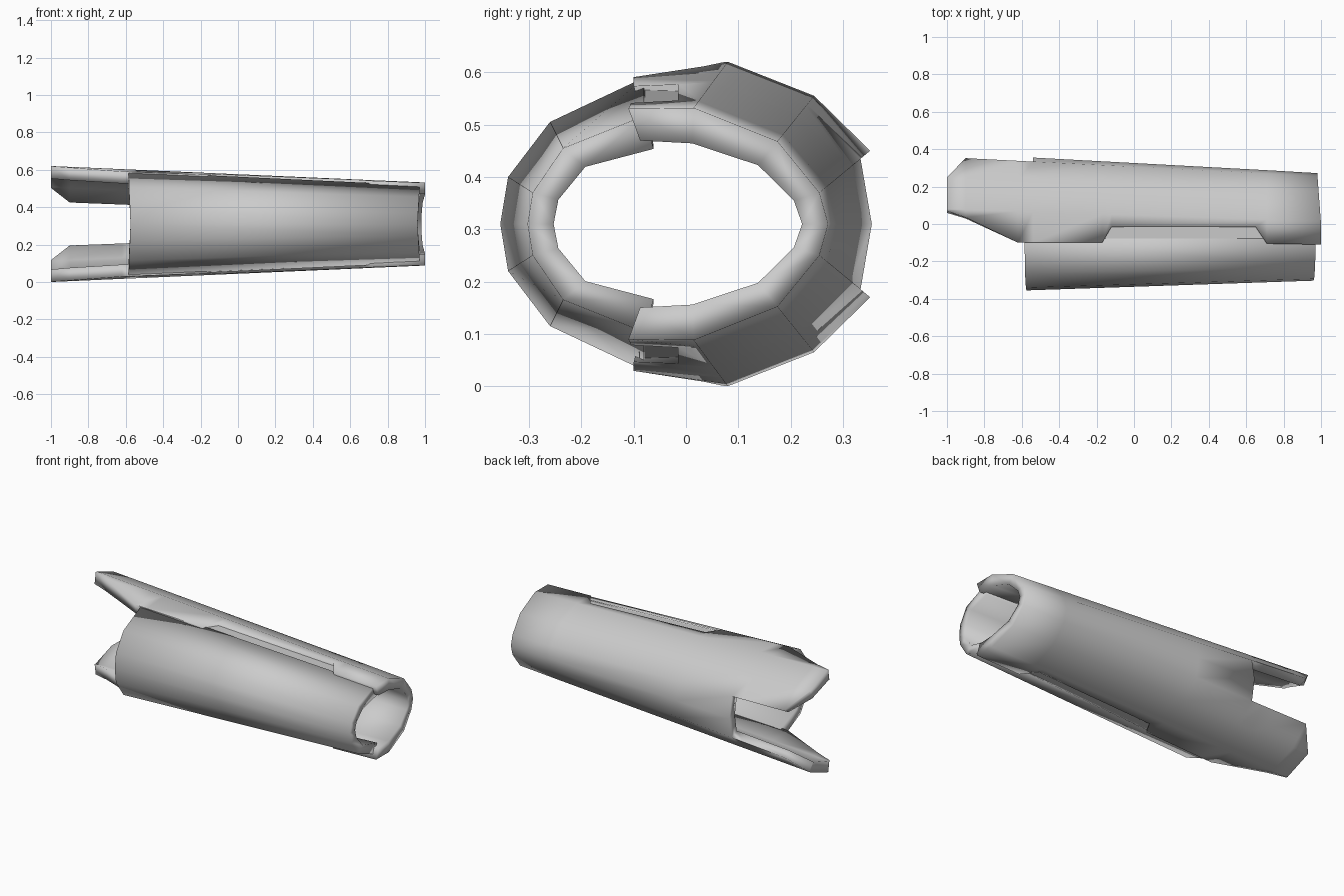
import bpy, bmesh, math

old = bpy.data.objects.get("Cube")
if old:
    bpy.data.objects.remove(old)

MID = 0.31  # height of the tube axis

grey = bpy.data.materials.new("light_grey")
grey.use_nodes = True
grey.diffuse_color = (0.6, 0.6, 0.6, 1)
grey.node_tree.nodes["Principled BSDF"].inputs["Base Color"].default_value = (0.6, 0.6, 0.6, 1)


def lerp(a, b, t):
    return a + (b - a) * t


def inward(p):
    """Point on the inner skin below an outer point."""
    x, y, z = p
    a = math.atan2(z - MID, y)
    return (x, y - 0.05 * math.cos(a), z - 0.068 * math.sin(a))


def finish(name, bm):
    bmesh.ops.recalc_face_normals(bm, faces=bm.faces)
    mesh = bpy.data.meshes.new(name)
    bm.to_mesh(mesh)
    bm.free()
    obj = bpy.data.objects.new(name, mesh)
    bpy.context.collection.objects.link(obj)
    mesh.materials.append(grey)
    return obj


def smooth(obj, degrees):
    bpy.ops.object.select_all(action='DESELECT')
    obj.select_set(True)
    bpy.context.view_layer.objects.active = obj
    bpy.ops.object.shade_smooth_by_angle(angle=math.radians(degrees))


def shell(name, rows, is_open=lambda i, j: False):
    """Thick wall over a grid of outer points; open cells are left out."""
    rows = [r + [(x, y, 2 * MID - z) for x, y, z in reversed(r[:-1])] for r in rows]
    bm = bmesh.new()
    outer = [[bm.verts.new(p) for p in r] for r in rows]
    inner = [[bm.verts.new(inward(p)) for p in r] for r in rows]
    pair = {o: i for ro, ri in zip(outer, inner) for o, i in zip(ro, ri)}
    skin = []
    for i in range(len(rows) - 1):
        for j in range(len(rows[0]) - 1):
            if not is_open(i, j):
                skin.append(bm.faces.new((outer[i][j], outer[i + 1][j],
                                          outer[i + 1][j + 1], outer[i][j + 1])))
    rim = [e for e in bm.edges if e.is_boundary]
    for f in skin:
        bm.faces.new([pair[v] for v in reversed(f.verts)])
    for e in rim:
        a, b = e.verts
        bm.faces.new((a, b, pair[b], pair[a]))
    bmesh.ops.delete(bm, geom=[v for v in bm.verts if not v.link_faces], context='VERTS')
    obj = finish(name, bm)
    smooth(obj, 100)
    return obj


# Rear shell: long half with two prongs and a side recess on each seam
seam = [(-1, 0.07), (-0.9, 0.035), (-0.62, -0.1), (-0.54, -0.1), (-0.17, -0.1),
        (-0.12, -0.015), (0.65, -0.015), (0.71, -0.105), (1, -0.11)]
rear_rows = []
for x, edge_y in seam:
    t = (x + 1) / 2
    s = (x + 0.9) / 1.9
    top = (x, lerp(0.08, 0.015, t), lerp(0.62, 0.532, t))
    edge = (x, edge_y, top[2] - lerp(0.015, 0.002, t) * min(1, (top[1] - edge_y) / 0.15))
    shoulder = (x, lerp(0.245, 0.175, t), lerp(0.555, 0.468, t))
    side = (x, lerp(0.352, 0.255, s), lerp(0.45, 0.37, s))
    if x == -1:  # chamfered prong tip
        side = (x, 0.25, 0.55)
    back = (x, lerp(0.38, 0.272, t), MID)
    row = [edge, top, shoulder, side, back]
    if x == 1:  # slanted end
        row = [(x - 0.02 * max(0, p[1]) / 0.27, p[1], p[2]) for p in row]
    rear_rows.append(row)
shell("rear_shell", rear_rows, lambda i, j: i < 3 and j in (3, 4))

# Front shell: shorter half nested against the rear one
big = [(-0.585, -0.08, 0.59), (-0.583, -0.26, 0.505), (-0.578, -0.34, 0.4), (-0.575, -0.355, MID)]
small = [(0.972, -0.08, 0.517), (0.968, -0.235, 0.455), (0.963, -0.293, 0.37), (0.96, -0.303, MID)]
shell("front_shell", [big, small])

# Seam strips: floors of the side recesses
for label, side in (("upper", 1), ("lower", -1)):
    bm = bmesh.new()
    cube = bmesh.ops.create_cube(bm, size=1)["verts"]
    for v in cube:
        x = lerp(-0.18, 0.73, v.co.x + 0.5)
        y = lerp(-0.09, 0.02, v.co.y + 0.5)
        z = lerp(0.567, 0.523, v.co.x + 0.5) - 0.02 * (0.5 - v.co.z)
        v.co = (x, y, MID + side * (z - MID))
    finish(label + "_seam_strip", bm)
